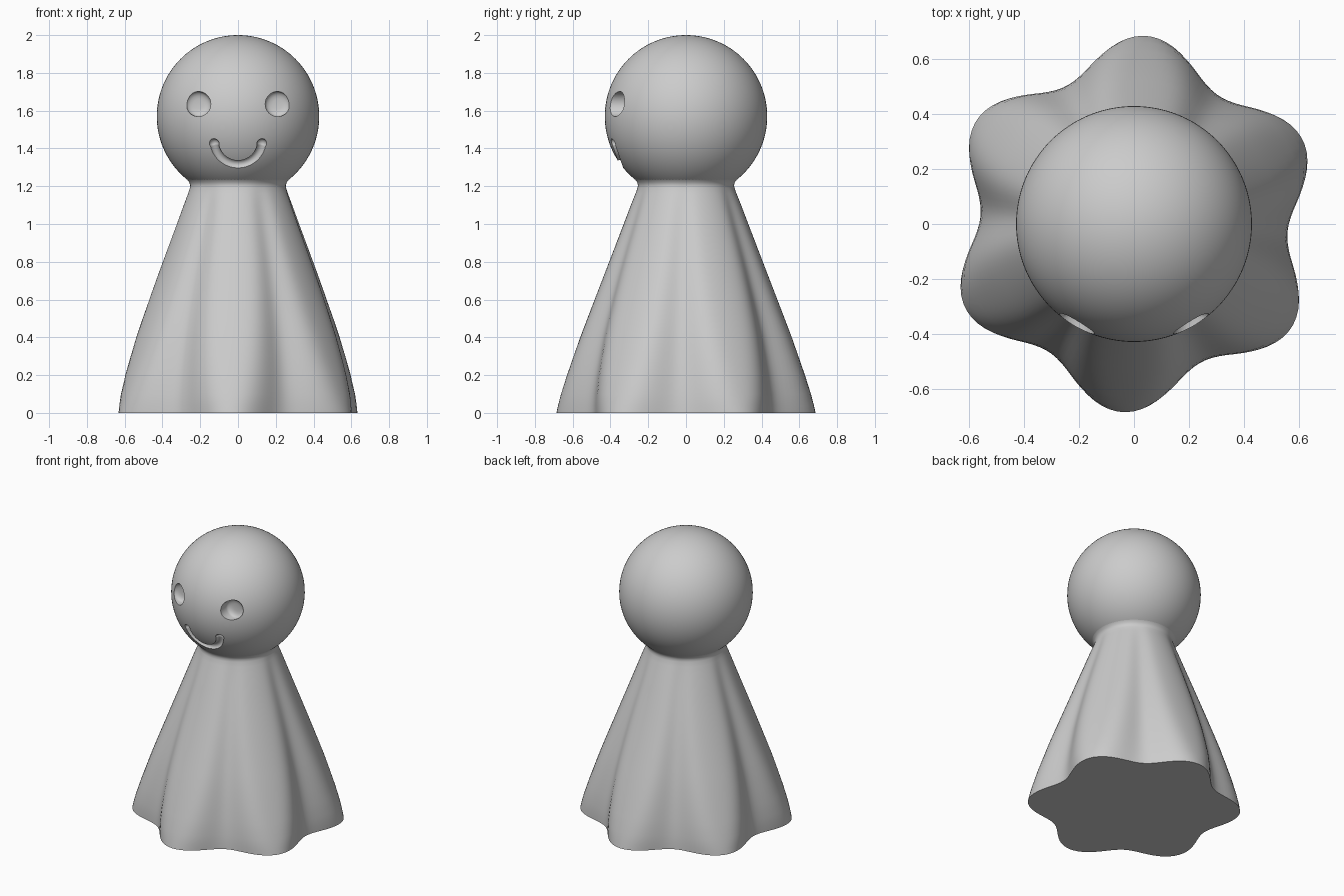
import bpy, bmesh, math
from mathutils import Vector, Matrix

cube = bpy.data.objects.get("Cube")
if cube:
    bpy.data.objects.remove(cube, do_unlink=True)

grey = bpy.data.materials.new("plain grey")
grey.use_nodes = True
colour = (0.6, 0.6, 0.6, 1)
grey.diffuse_color = colour
grey.node_tree.nodes["Principled BSDF"].inputs["Base Color"].default_value = colour

HEAD_R, HEAD_Z = 0.43, 1.57


def make_object(name, bm):
    bmesh.ops.recalc_face_normals(bm, faces=bm.faces)
    mesh = bpy.data.meshes.new(name)
    bm.to_mesh(mesh)
    bm.free()
    mesh.materials.append(grey)
    obj = bpy.data.objects.new(name, mesh)
    bpy.context.collection.objects.link(obj)
    return obj


def smooth(obj):
    bpy.ops.object.select_all(action="DESELECT")
    obj.select_set(True)
    bpy.context.view_layer.objects.active = obj
    bpy.ops.object.shade_smooth_by_angle(angle=math.radians(35))


def skin(bm, rings):
    """Join equal closed rings of points and cap both ends."""
    loops = [[bm.verts.new(p) for p in ring] for ring in rings]
    n = len(loops[0])
    for a, b in zip(loops, loops[1:]):
        for i in range(n):
            j = (i + 1) % n
            bm.faces.new((a[i], a[j], b[j], b[i]))
    bm.faces.new(loops[0][::-1])
    bm.faces.new(loops[-1])


# Skirt: (height, lobe radius) profile, six folds that fade towards the neck
profile = [(0, .687), (.04, .678), (.1, .662), (.2, .63), (.3, .595), (.4, .56),
           (.5, .522), (.62, .476), (.75, .426), (.88, .376), (1.0, .33),
           (1.1, .292), (1.16, .268), (1.19, .257), (1.205, .254),
           (1.22, .258), (1.235, .269), (1.25, .286), (1.262, .292)]


def fold_ring(z, radius, count=144):
    t = max(0, 1 - z / 1.22)
    depth = .115 * t ** 2 + .012 * min(1, t * 8)
    sharpness = 1 + 3 * min(1, z / 0.8)
    ring = []
    for i in range(count):
        a = math.tau * i / count
        valley = .5 - .5 * math.cos(6 * (a - math.radians(86.5)))
        r = radius - depth * valley ** sharpness
        ring.append((r * math.cos(a), r * math.sin(a), z))
    return ring


bm = bmesh.new()
skin(bm, [fold_ring(z, r) for z, r in profile])
smooth(make_object("skirt", bm))

# Head ball
bm = bmesh.new()
bmesh.ops.create_uvsphere(bm, u_segments=96, v_segments=64, radius=HEAD_R,
                          matrix=Matrix.Translation((0, 0, HEAD_Z)))
head = make_object("head", bm)


def on_face(x, z):
    """Point on the front of the head."""
    return Vector((x, -math.sqrt(HEAD_R ** 2 - x * x - (z - HEAD_Z) ** 2), z))


# Eye cutters: round-bottomed holes drilled from the front
def eye_cutter(x, z=1.635, r=.066):
    steps = [(-.6, r), (-.34, r), (-.33, r * .96), (-.322, r * .85),
             (-.316, r * .65), (-.313, r * .4)]
    bm = bmesh.new()
    skin(bm, [[(x + q * math.cos(math.tau * i / 40), y, z + q * math.sin(math.tau * i / 40))
               for i in range(40)] for y, q in steps])
    return make_object("eye_cutter", bm)


# Smile cutter: round tube swept along an arc, with rounded ends
def smile_cutter(r=.024, arc=.127, centre=1.443):
    path = []
    for i in range(41):
        a = math.radians(188 + 164 * i / 40)
        path.append(on_face(arc * math.cos(a), centre + arc * math.sin(a)))
    rings = []
    for i, p in enumerate(path):
        along = (path[min(i + 1, 40)] - path[max(i - 1, 0)]).normalized()
        out = (p - Vector((0, 0, HEAD_Z))).normalized()
        side = along.cross(out).normalized()
        rings.append([p + r * (math.cos(b) * side + math.sin(b) * out)
                      for b in (math.tau * k / 20 for k in range(20))])
    bm = bmesh.new()
    skin(bm, rings)
    return [make_object("smile_cutter", bm)] + [ball_cutter(p) for p in (path[0], path[-1])]


def ball_cutter(p, r=.0275):
    bm = bmesh.new()
    bmesh.ops.create_uvsphere(bm, u_segments=24, v_segments=16, radius=r,
                              matrix=Matrix.Translation(p))
    return make_object("smile_end_cutter", bm)


# Carve the face, then drop the cutters
bpy.context.view_layer.objects.active = head
for cutter in [eye_cutter(-.21), eye_cutter(.21)] + smile_cutter():
    cutter.hide_render = True
    mod = head.modifiers.new("carve", "BOOLEAN")
    mod.operation = "DIFFERENCE"
    mod.solver = "EXACT"
    mod.object = cutter
    bpy.ops.object.modifier_apply(modifier=mod.name)
    bpy.data.objects.remove(cutter, do_unlink=True)
smooth(head)
